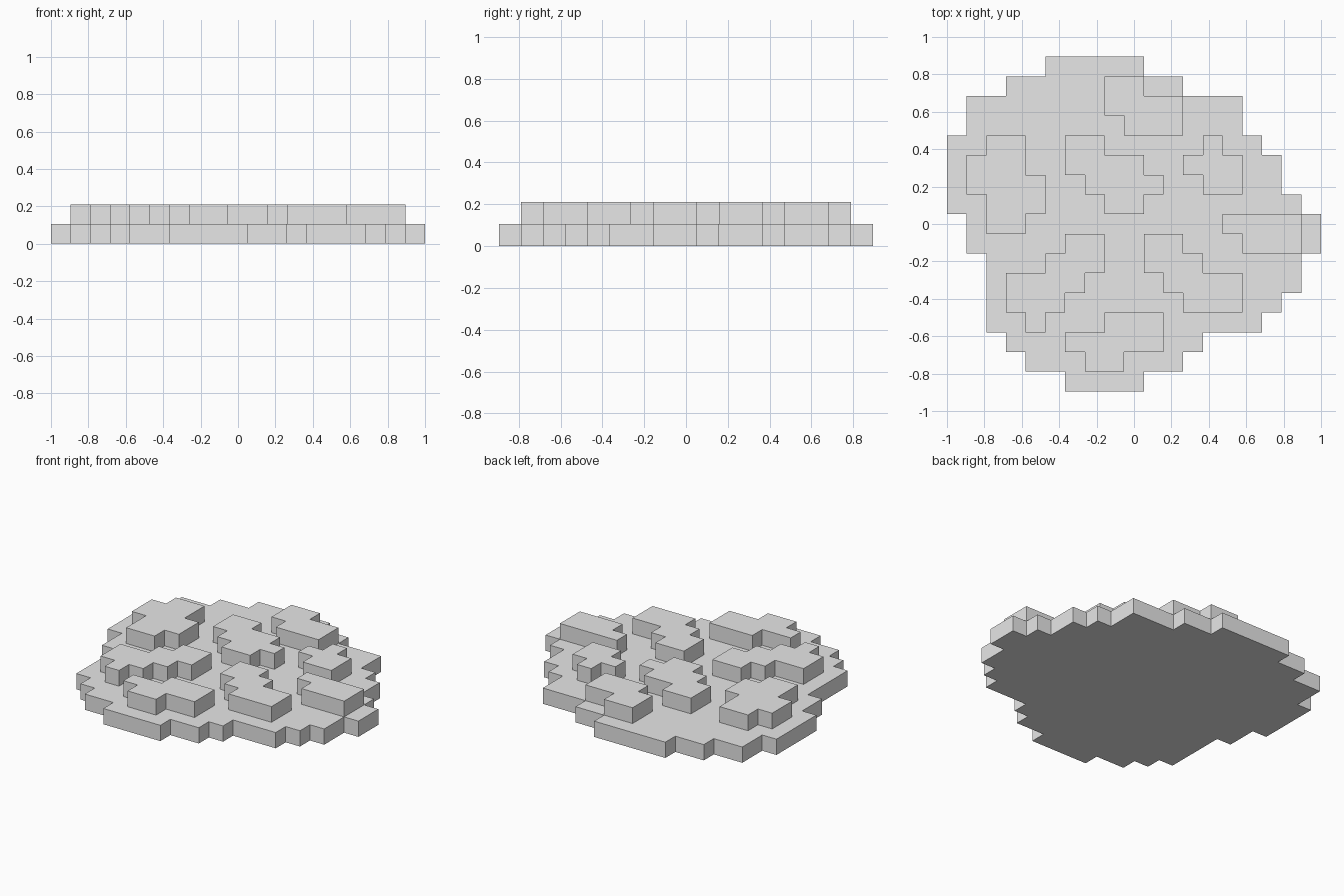
import bpy
import bmesh

cube = bpy.data.objects.get("Cube")
if cube:
    bpy.data.objects.remove(cube, do_unlink=True)

COLS, ROWS = 19, 17
CELL = 2 / COLS

stone = bpy.data.materials.new("stone grey")
stone.use_nodes = True
GREY = (0.8, 0.8, 0.8, 1)
stone.diffuse_color = GREY
stone.node_tree.nodes["Principled BSDF"].inputs["Base Color"].default_value = GREY


def outline(first_row, spans):
    """Counter-clockwise stepped outline of stacked rows, listed front to back."""
    right, left = [], []
    for row, (a, b) in enumerate(spans, first_row):
        right += [(b, row), (b, row + 1)]
        left += [(a, row), (a, row + 1)]
    pts = right + left[::-1]
    n = len(pts)
    # keep only true corners
    return [p for i, p in enumerate(pts)
            if not pts[i - 1][0] == p[0] == pts[(i + 1) % n][0]]


def slab(name, first_row, spans, layer, closed=False):
    """Extrude a stepped outline one cell high on the given layer."""
    bm = bmesh.new()
    pts = outline(first_row, spans)
    rings = [[bm.verts.new(((x - COLS / 2) * CELL, (y - ROWS / 2) * CELL, z * CELL))
              for x, y in pts] for z in (layer, layer + 1)]
    low, high = rings
    bm.faces.new(high)
    if closed:
        bm.faces.new(low[::-1])
    for i in range(len(pts)):
        k = (i + 1) % len(pts)
        bm.faces.new((low[i], low[k], high[k], high[i]))
    mesh = bpy.data.meshes.new(name)
    bm.to_mesh(mesh)
    bm.free()
    mesh.materials.append(stone)
    obj = bpy.data.objects.new(name, mesh)
    bpy.context.collection.objects.link(obj)


# Stepped round base
slab("base", 0, [(6, 10), (4, 12), (3, 13), (2, 16), (2, 17), (2, 18), (2, 18),
                 (1, 19), (1, 19), (0, 18), (0, 17), (0, 17), (0, 16),
                 (1, 15), (1, 15), (3, 12), (5, 10)], 0, closed=True)

# Raised stones: first row, then the column span of each row
stones = {
    "back_stone": (13, [(9, 12), (8, 12), (8, 10)]),
    "right_stone": (8, [(2, 4), (2, 5), (1, 5), (1, 4), (2, 4)]),
    "centre_stone": (9, [(8, 10), (7, 11), (6, 10), (6, 8)]),
    "back_left_stone": (10, [(13, 15), (12, 15), (13, 14)]),
    "left_stone": (7, [(15, 18), (14, 18)]),
    "front_right_stone": (3, [(4, 5), (3, 6), (3, 7), (5, 8), (6, 8)]),
    "front_left_stone": (4, [(12, 15), (11, 15), (10, 13), (10, 12)]),
    "front_stone": (1, [(7, 9), (6, 11), (8, 11)]),
}
for name, (row, spans) in stones.items():
    slab(name, row, spans, 1)
